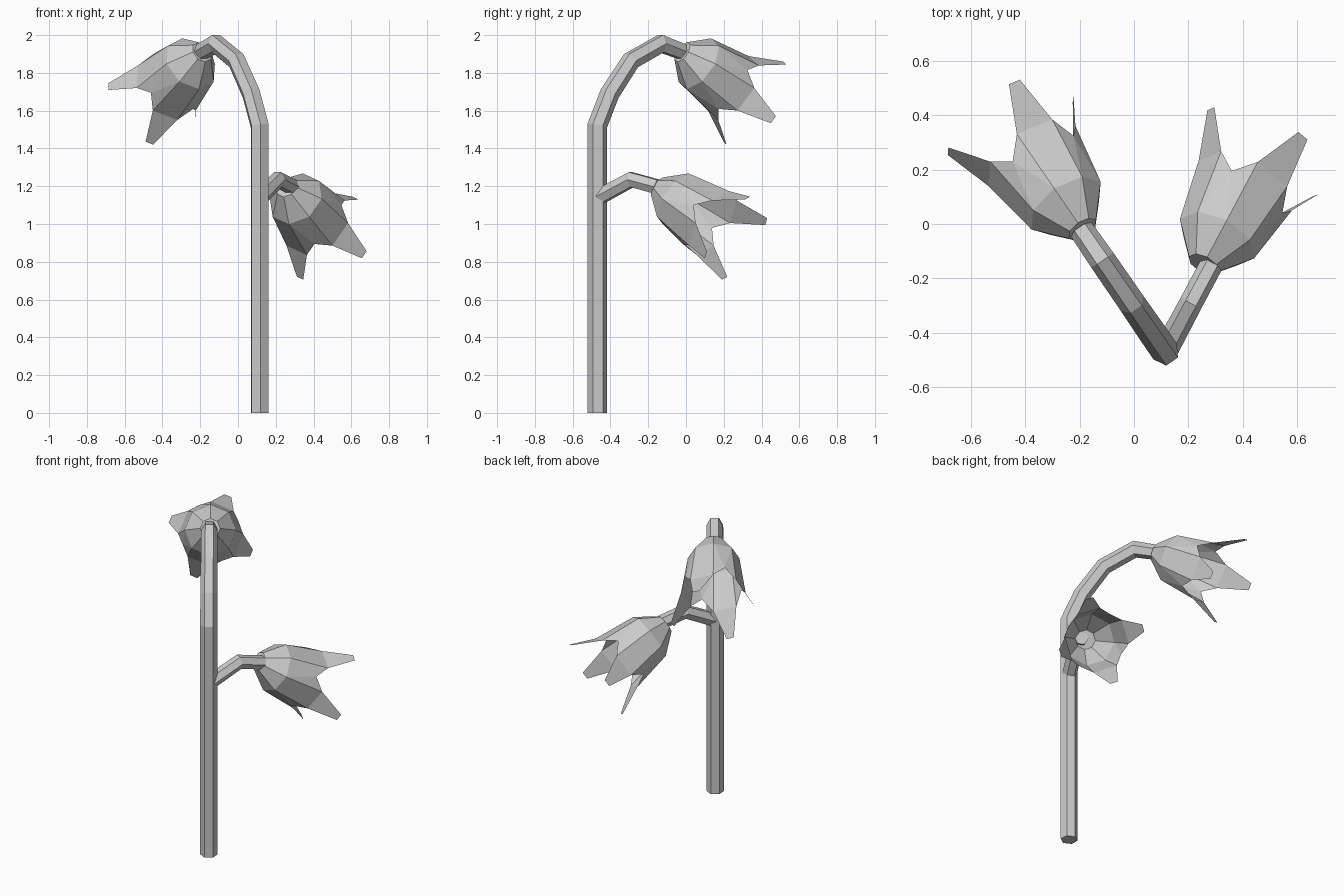
import bpy
from math import sin, cos, radians, pi
from mathutils import Vector

if "Cube" in bpy.data.objects:
    bpy.data.objects.remove(bpy.data.objects["Cube"])

STEM = Vector((0.115, -0.47, 0))
UP = Vector((0, 0, 1))


def make(name, verts, faces):
    me = bpy.data.meshes.new(name)
    me.from_pydata([tuple(v) for v in verts], [], faces)
    me.update()
    ob = bpy.data.objects.new(name, me)
    bpy.context.collection.objects.link(ob)
    return ob


def side_of(d):
    return Vector((d.y, -d.x, 0))


def hex_tube(name, d, path, radii):
    """Hexagonal tube with mitred bends; path is (distance along d, z)."""
    h, n = side_of(d), len(path)
    pts = [STEM + d * s + UP * z for s, z in path]
    verts = []
    for i, p in enumerate(pts):
        a = (p - pts[i - 1]).normalized() if i else (pts[1] - p).normalized()
        b = (pts[i + 1] - p).normalized() if i < n - 1 else a
        t = (a + b).normalized()
        nrm = h.cross(t)
        miter = 1 / t.dot(a)
        for k in range(6):
            ang = pi / 6 + k * pi / 3
            verts.append(p + radii[i] * (nrm * cos(ang) * miter + h * sin(ang)))
    faces = [(i * 6 + k, i * 6 + (k + 1) % 6, i * 6 + 6 + (k + 1) % 6, i * 6 + 6 + k)
             for i in range(n - 1) for k in range(6)]
    faces += [tuple(range(5, -1, -1)), tuple(range(n * 6 - 6, n * 6))]
    return make(name, verts, faces)


def flower(name, d, base):
    """Eight-sided nodding bell with four petals, axis 30 degrees below level."""
    ax = d * cos(radians(30)) - UP * 0.5
    u = d * 0.5 + UP * cos(radians(30))
    h = side_of(d)

    def pt(r, t, deg, w=0.0):
        a = radians(deg)
        return (base + ax * t + u * (r * cos(a) - w * sin(a))
                + h * (r * sin(a) + w * cos(a)))

    # base ring, widest ring, petal shoulders
    verts = [pt(r, t, 45 * k) for r, t in ((0.06, 0), (0.155, 0.123), (0.195, 0.38))
             for k in range(8)]
    faces = [tuple(range(8))]
    for k in range(8):
        j = (k + 1) % 8
        faces.append((k, j, 8 + j, 8 + k))
        m, mid = len(verts), 45 * k + 22.5
        if k % 2 == 0:      # petal with a narrow blunt tip
            verts += [pt(0.265, 0.54, mid, -0.023), pt(0.265, 0.54, mid, 0.023)]
            faces += [(8 + k, 8 + j, 16 + j, 16 + k), (16 + k, 16 + j, m + 1, m)]
        else:               # notch between petals
            verts.append(pt(0.182, 0.31, mid))
            faces += [(8 + k, 8 + j, m), (8 + k, m, 16 + k), (8 + j, 16 + j, m)]
    return make(name, verts, faces)


# main stem arching over to the upper flower
d1 = Vector((-0.567, 0.824, 0)).normalized()
hex_tube("main_stem", d1,
         [(0, 0), (0, 1.52), (0.08, 1.69), (0.217, 1.865), (0.41, 1.955), (0.545, 1.912)],
         [0.052, 0.052, 0.052, 0.05, 0.049, 0.046])
flower("upper_flower", d1, Vector((-0.19, -0.02, 1.91)))

# side branch with the lower flower
d2 = Vector((0.47, 0.883, 0)).normalized()
hex_tube("side_branch", d2, [(0.015, 1.145), (0.205, 1.235), (0.362, 1.197)],
         [0.045, 0.043, 0.043])
flower("lower_flower", d2, Vector((0.256, -0.148, 1.195)))
